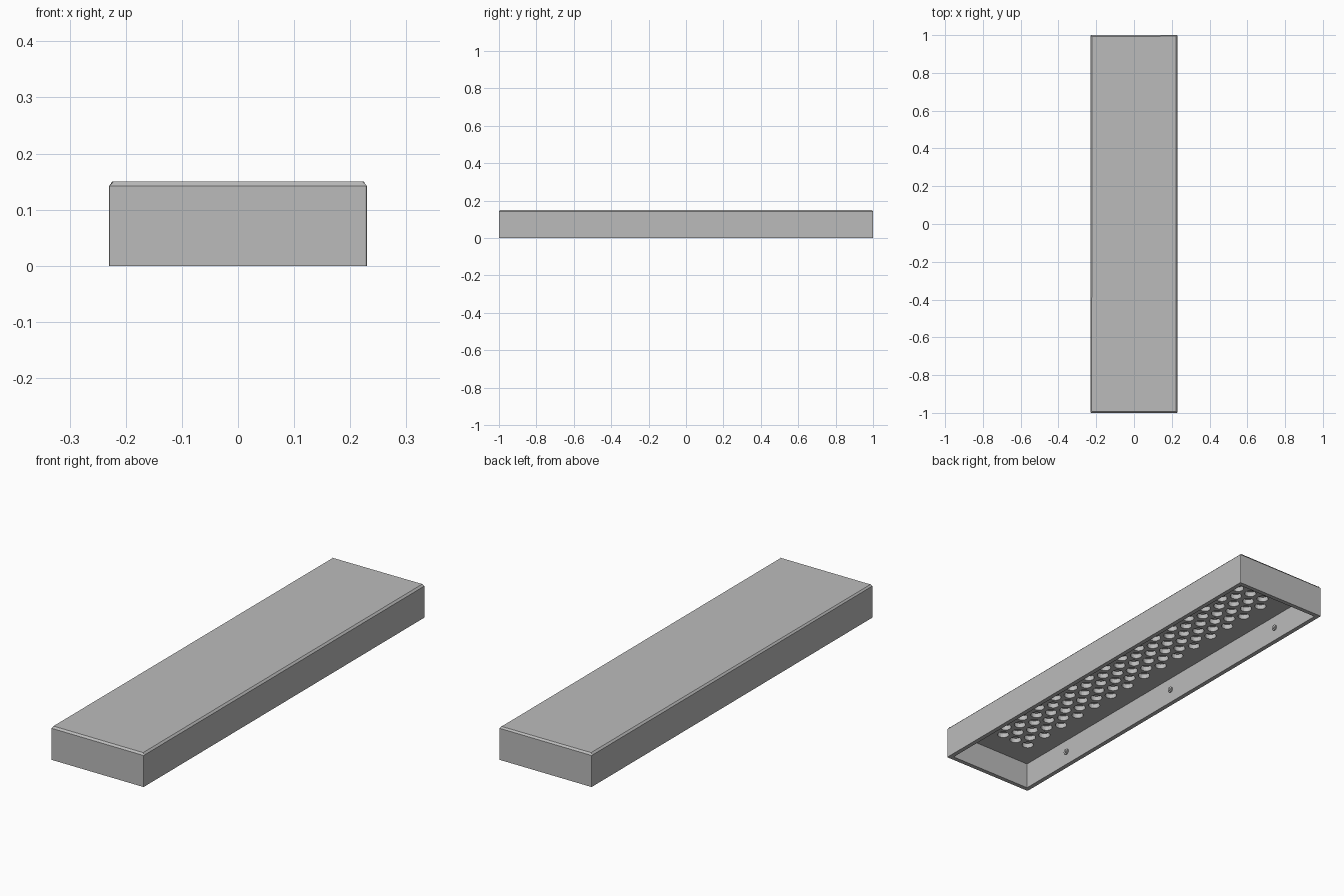
import bpy
import bmesh
from mathutils import Matrix, Vector

if "Cube" in bpy.data.objects:
    bpy.data.objects.remove(bpy.data.objects["Cube"], do_unlink=True)

WIDTH, LENGTH, HEIGHT = 0.46, 2.0, 0.15
WALL = 0.02
CEILING = 0.142      # underside of the cover's top
PANEL_Z = 0.12       # lower face of the perforated panel

grey = bpy.data.materials.new("mid_grey")
grey.use_nodes = True
grey.diffuse_color = (0.5, 0.5, 0.5, 1)
grey.node_tree.nodes["Principled BSDF"].inputs["Base Color"].default_value = (0.5, 0.5, 0.5, 1)


def finish(name, bm):
    bmesh.ops.recalc_face_normals(bm, faces=bm.faces[:])
    mesh = bpy.data.meshes.new(name)
    bm.to_mesh(mesh)
    bm.free()
    mesh.materials.append(grey)
    obj = bpy.data.objects.new(name, mesh)
    bpy.context.collection.objects.link(obj)
    return obj


def add_box(bm, size, z_low, z_high):
    matrix = Matrix.Translation((0, 0, (z_low + z_high) / 2)) @ Matrix.Diagonal(
        (size[0], size[1], z_high - z_low, 1))
    bmesh.ops.create_cube(bm, size=1, matrix=matrix)


def add_cylinder(bm, radius, depth, centre, axis="Z", sides=20):
    turn = Matrix.Rotation(1.570796, 4, "Y") if axis == "X" else Matrix()
    bmesh.ops.create_cone(bm, cap_ends=True, segments=sides, radius1=radius,
                          radius2=radius, depth=depth,
                          matrix=Matrix.Translation(centre) @ turn)


def cut(target, cutter):
    mod = target.modifiers.new("cut", "BOOLEAN")
    mod.operation = "DIFFERENCE"
    mod.solver = "EXACT"
    mod.object = cutter
    bpy.context.view_layer.update()
    evaluated = target.evaluated_get(bpy.context.evaluated_depsgraph_get())
    result = bpy.data.meshes.new_from_object(evaluated)
    target.modifiers.clear()
    target.data = result
    bpy.data.objects.remove(cutter, do_unlink=True)


# Cover: an open-bottomed tray with softened corners and a chamfered top
bm = bmesh.new()
add_box(bm, (WIDTH, LENGTH), 0, HEIGHT)
corners = [e for e in bm.edges
           if abs(e.verts[0].co.z - e.verts[1].co.z) > 0.1]
bmesh.ops.bevel(bm, geom=corners, offset=0.004, segments=2, affect="EDGES", profile=0.5)
rim = [e for e in bm.edges if all(v.co.z > HEIGHT - 0.001 for v in e.verts)]
bmesh.ops.bevel(bm, geom=rim, offset=0.008, segments=1, affect="EDGES")
cover = finish("cover", bm)

bm = bmesh.new()
add_box(bm, (WIDTH - 2 * WALL, LENGTH - 2 * WALL), -0.1, CEILING)
cut(cover, finish("cavity_cutter", bm))

# Perforated panel under the top, with staggered rows of round holes
bm = bmesh.new()
add_box(bm, (WIDTH - 2 * WALL, LENGTH - 2 * WALL), PANEL_Z, CEILING)
panel = finish("perforated_panel", bm)

bm = bmesh.new()
PITCH_X, ROWS, REACH = 0.07, 31, 0.85
for row in range(ROWS):
    y = -REACH + 2 * REACH * row / (ROWS - 1)
    count = 4 if row % 2 == 0 else 3
    for i in range(count):
        x = (i - (count - 1) / 2) * PITCH_X
        add_cylinder(bm, 0.025, 0.1, Vector((x, y, PANEL_Z + 0.02)))
cut(panel, finish("hole_cutter", bm))

# Small screws along the inside of both long walls
bm = bmesh.new()
for side in (-1, 1):
    for y in (-0.71, 0, 0.71):
        x = side * (WIDTH / 2 - WALL - 0.002)
        add_cylinder(bm, 0.013, 0.008, Vector((x, y, 0.062)), "X", 16)
        add_cylinder(bm, 0.006, 0.014, Vector((x, y, 0.062)), "X", 6)
finish("wall_screws", bm)
